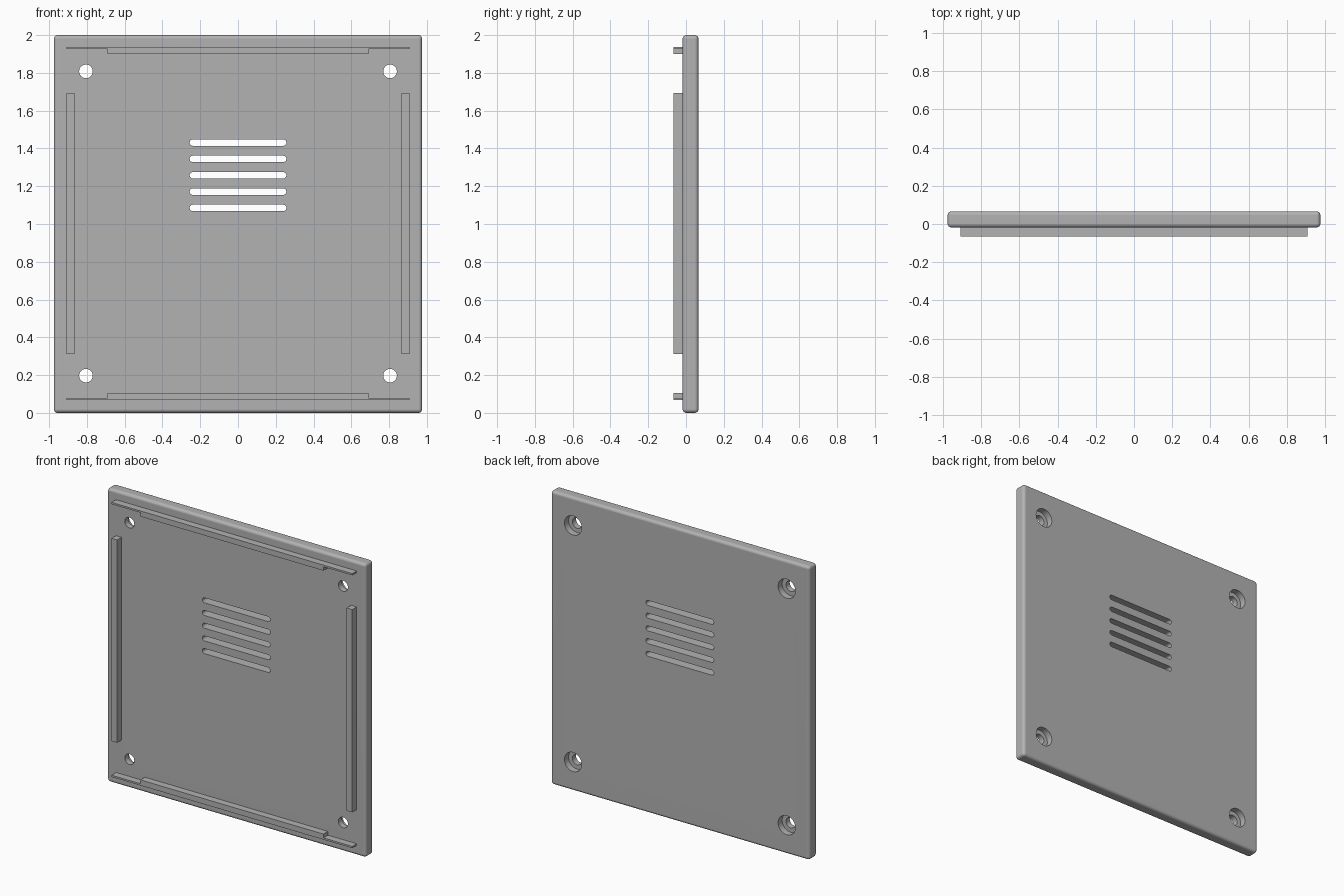
import bpy, bmesh, math

if "Cube" in bpy.data.objects:
    bpy.data.objects.remove(bpy.data.objects["Cube"])

FRONT, BACK = -0.018, 0.066      # plate faces along y
RIB_FRONT = -0.066               # front of the raised ribs

grey = bpy.data.materials.new("plain grey")
grey.diffuse_color = (0.45, 0.45, 0.45, 1)
grey.use_nodes = True
grey.node_tree.nodes["Principled BSDF"].inputs["Base Color"].default_value = grey.diffuse_color


def prism(name, outline, y0, y1):
    """Extrude an (x, z) outline from y0 to y1."""
    bm = bmesh.new()
    face = bm.faces.new([bm.verts.new((x, y0, z)) for x, z in outline])
    ext = bmesh.ops.extrude_face_region(bm, geom=[face])
    moved = [v for v in ext["geom"] if isinstance(v, bmesh.types.BMVert)]
    bmesh.ops.translate(bm, verts=moved, vec=(0, y1 - y0, 0))
    bmesh.ops.recalc_face_normals(bm, faces=bm.faces[:])
    mesh = bpy.data.meshes.new(name)
    bm.to_mesh(mesh)
    bm.free()
    mesh.materials.append(grey)
    obj = bpy.data.objects.new(name, mesh)
    bpy.context.collection.objects.link(obj)
    return obj


def rect(x0, x1, z0, z1):
    return [(x0, z0), (x1, z0), (x1, z1), (x0, z1)]


def stadium(cx, cz, half, r, n=16):
    """Round-ended slot outline; half = 0 gives a circle."""
    pts = []
    for side in (1, -1):
        for i in range(n + (1 if half else 0)):
            a = -math.pi / 2 + math.pi * i / n
            pts.append((cx + side * (half + r * math.cos(a)),
                        cz + side * r * math.sin(a)))
    return pts


def apply_all(obj):
    bpy.ops.object.select_all(action='DESELECT')
    obj.select_set(True)
    bpy.context.view_layer.objects.active = obj
    for m in list(obj.modifiers):
        bpy.ops.object.modifier_apply(modifier=m.name)


# Plate with rounded edges
plate = prism("cover_plate", rect(-0.975, 0.975, 0, 2), FRONT, BACK)
bev = plate.modifiers.new("round", 'BEVEL')
bev.width, bev.segments = 0.02, 5

# Cutters: vent slots, screw holes and their counterbores at the back
cutters = [prism("slot_cutter", stadium(0, 1.085 + 0.0865 * i, 0.239, 0.017), -0.2, 0.2)
           for i in range(5)]
for x in (-0.805, 0.805):
    for z in (0.197, 1.808):
        cutters.append(prism("hole_cutter", stadium(x, z, 0, 0.036), -0.2, 0.2))
        cutters.append(prism("counterbore_cutter", stadium(x, z, 0, 0.065), 0.022, 0.2))
for c in cutters:
    b = plate.modifiers.new("cut", 'BOOLEAN')
    b.operation, b.solver, b.object = 'DIFFERENCE', 'EXACT', c
apply_all(plate)
for c in cutters:
    bpy.data.objects.remove(c, do_unlink=True)

bpy.ops.object.shade_smooth_by_angle(angle=math.radians(30))
wn = plate.modifiers.new("flat faces", 'WEIGHTED_NORMAL')
wn.keep_sharp = True
apply_all(plate)

# Side ribs
for side, name in ((-1, "left_rib"), (1, "right_rib")):
    x0, x1 = sorted((side * 0.865, side * 0.907))
    prism(name, rect(x0, x1, 0.312, 1.693), RIB_FRONT, FRONT + 0.005)

# Top and bottom ribs: thin full-width lip, thicker in the middle
lip = [(-0.907, 0.068), (0.907, 0.068), (0.907, 0.08), (0.69, 0.08),
       (0.69, 0.106), (-0.69, 0.106), (-0.69, 0.08), (-0.907, 0.08)]
prism("bottom_rib", lip, RIB_FRONT, FRONT + 0.005)
prism("top_rib", [(x, 2.006 - z) for x, z in lip], RIB_FRONT, FRONT + 0.005)
